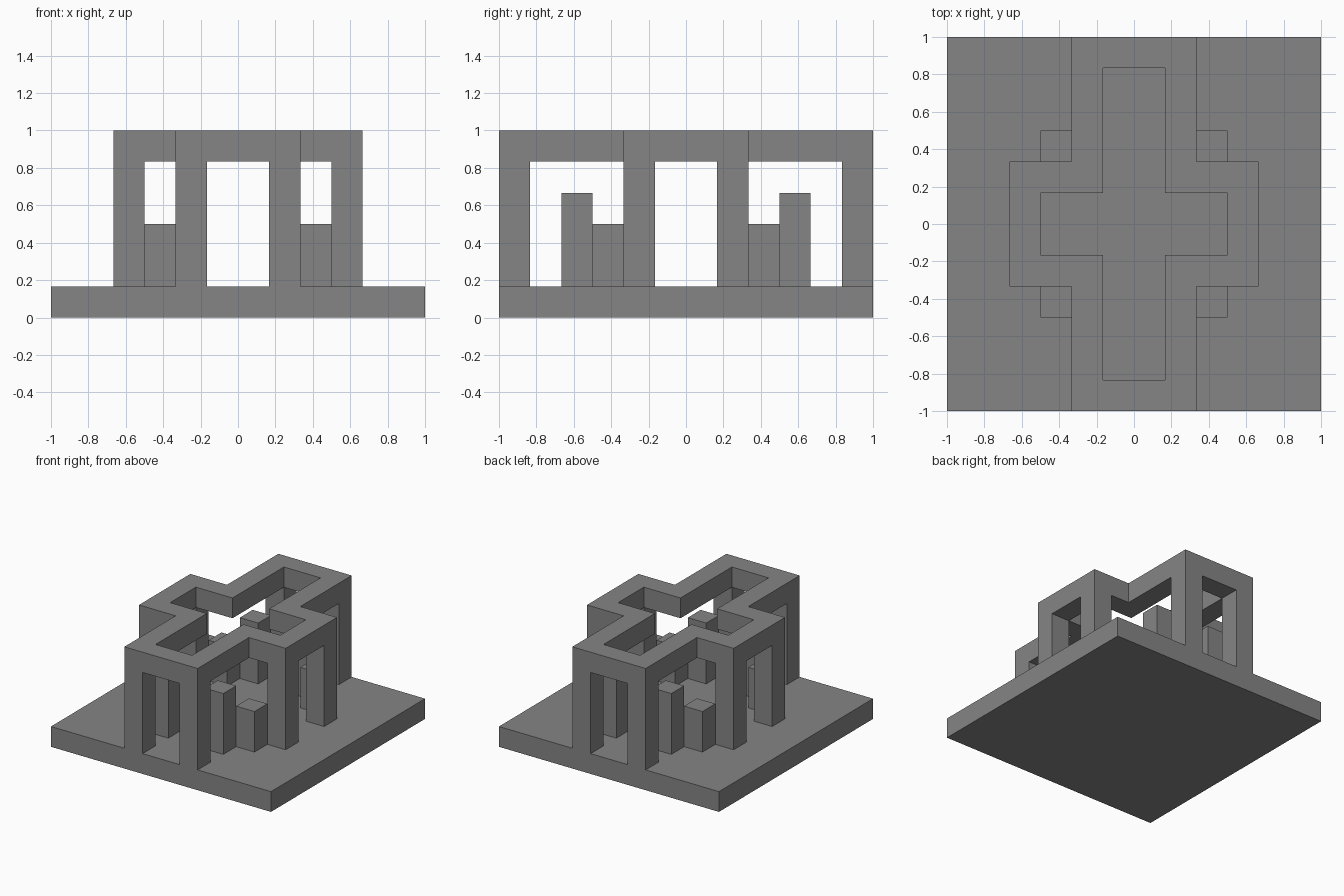
import bpy
import bmesh

U = 1 / 6  # module: every part is a whole number of these

cube = bpy.data.objects.get("Cube")
if cube:
    bpy.data.objects.remove(cube, do_unlink=True)

grey = bpy.data.materials.new("mid grey")
grey.use_nodes = True
colour = (0.235, 0.235, 0.235, 1)
grey.diffuse_color = colour
grey.node_tree.nodes["Principled BSDF"].inputs["Base Color"].default_value = colour


def add_object(name, bm):
    bmesh.ops.recalc_face_normals(bm, faces=bm.faces)
    mesh = bpy.data.meshes.new(name)
    bm.to_mesh(mesh)
    bm.free()
    mesh.materials.append(grey)
    obj = bpy.data.objects.new(name, mesh)
    bpy.context.collection.objects.link(obj)
    return obj


def box(name, low, high):
    """Box between two opposite corners, given in modules."""
    bm = bmesh.new()
    bmesh.ops.create_cube(bm, size=1)
    for v in bm.verts:
        v.co = [(l + (c + 0.5) * (h - l)) * U for c, l, h in zip(v.co, low, high)]
    return add_object(name, bm)


def cross_outline(inset):
    """Cross-shaped outline, pulled inwards by the inset."""
    arm, side, end = 2 - inset, 4 - inset, 6 - inset
    quarter = [(side, arm), (arm, arm), (arm, end)]
    points = []
    for sx, sy in ((1, 1), (-1, 1), (-1, -1), (1, -1)):
        corner = [(x * sx, y * sy) for x, y in quarter]
        points += corner if sx * sy > 0 else corner[::-1]
    return points


# Square floor slab
box("base_slab", (-6, -6, 0), (6, 6, 1))

# Cross-shaped ring beam on top
bm = bmesh.new()
outer, inner = [[bm.verts.new((x * U, y * U, 5 * U)) for x, y in cross_outline(i)]
                for i in (0, 1)]
for i in range(len(outer)):
    j = (i + 1) % len(outer)
    bm.faces.new((outer[i], outer[j], inner[j], inner[i]))
ring = bmesh.ops.extrude_face_region(bm, geom=bm.faces[:])
raised = [g for g in ring["geom"] if isinstance(g, bmesh.types.BMVert)]
bmesh.ops.translate(bm, verts=raised, vec=(0, 0, U))
add_object("ring_beam", bm)

# Posts and free-standing blocks, repeated in all four quarters:
# name, inner corner of the footprint, top height
parts = [
    ("end_post", 1, 5, 5),
    ("side_post", 3, 1, 5),
    ("tall_block", 1, 3, 4),
    ("short_block", 2, 2, 3),
]
for depth, sy in (("front", -1), ("back", 1)):
    for hand, sx in (("right", -1), ("left", 1)):
        for name, x, y, top in parts:
            xs = sorted((x * sx, (x + 1) * sx))
            ys = sorted((y * sy, (y + 1) * sy))
            box(f"{depth}_{hand}_{name}", (xs[0], ys[0], 1), (xs[1], ys[1], top))
